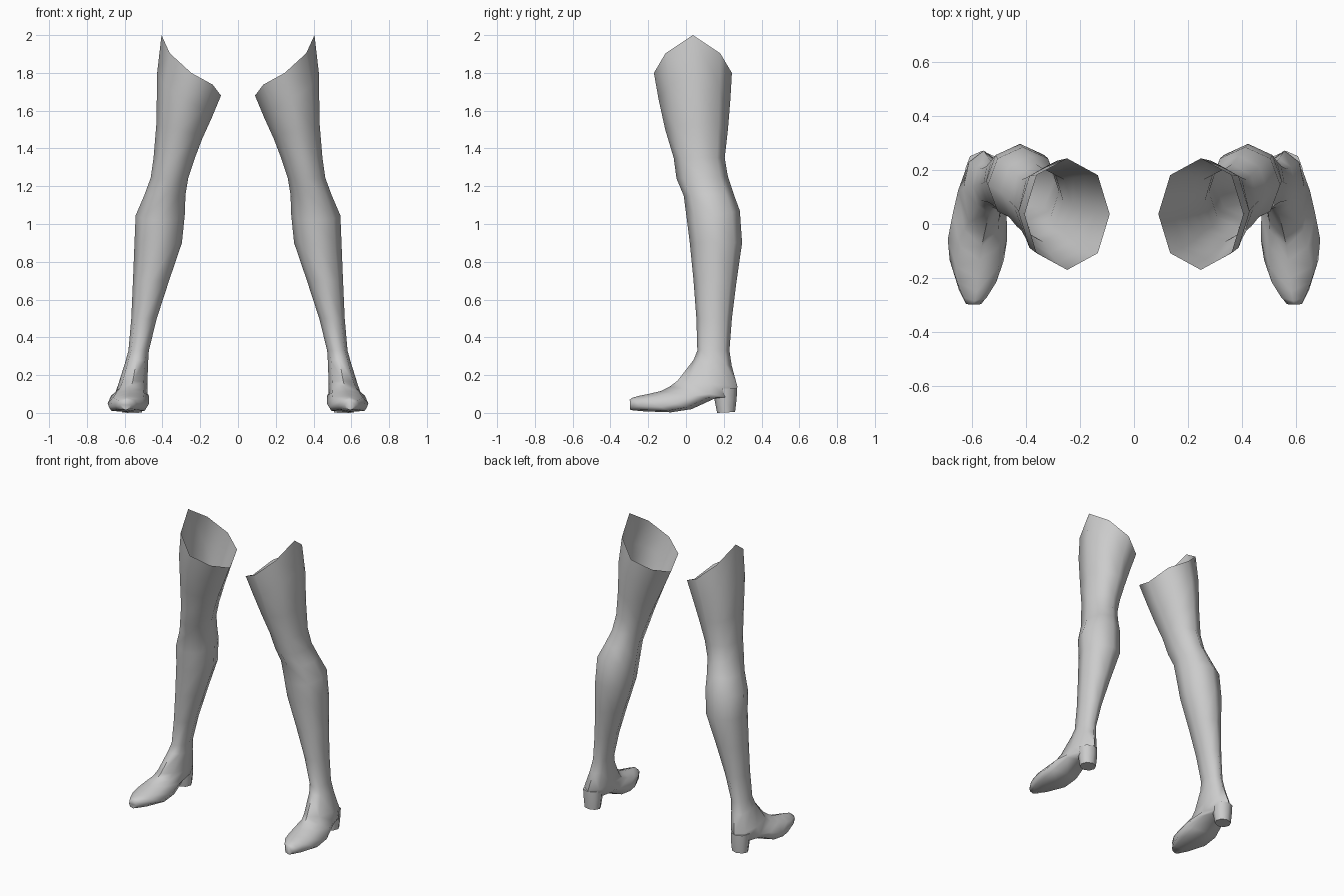
import bpy, bmesh, math

skin = bpy.data.materials.new("light grey")
skin.diffuse_color = (0.6, 0.6, 0.6, 1)


def ring(front, back, x_in, x_out, mid=0.5, low=0.72, dz_in=0.0, dz_out=0.0):
    """Eight-sided section from a front point to a back point, given as (y, z)."""
    cx, half = (x_in + x_out) / 2, (x_out - x_in) / 2
    # (fraction from front to back, sideways fraction)
    side = [(0, 0), (mid * 0.3, 0.72), (mid, 1), (1 - (1 - mid) * 0.3, low), (1, 0)]
    loop = side + [(f, -w) for f, w in side[3:0:-1]]
    pts = []
    for f, w in loop:
        y = front[0] + (back[0] - front[0]) * f
        z = front[1] + (back[1] - front[1]) * f
        z += w * w * (dz_out if w > 0 else dz_in)
        pts.append((cx + half * w, y, z))
    return pts


def loft(name, rings, cap_start, cap_end, angle):
    bm = bmesh.new()
    loops = [[bm.verts.new(p) for p in r] for r in rings]
    for a, b in zip(loops, loops[1:]):
        for i in range(len(a)):
            j = (i + 1) % len(a)
            bm.faces.new((a[i], b[i], b[j], a[j]))
    if cap_start:
        bm.faces.new(loops[0])
    if cap_end:
        bm.faces.new(loops[-1][::-1])
    bmesh.ops.recalc_face_normals(bm, faces=bm.faces)
    me = bpy.data.meshes.new(name)
    bm.to_mesh(me)
    bm.free()
    me.materials.append(skin)
    ob = bpy.data.objects.new(name, me)
    bpy.context.collection.objects.link(ob)
    bpy.ops.object.select_all(action='DESELECT')
    ob.select_set(True)
    bpy.context.view_layer.objects.active = ob
    bpy.ops.object.shade_smooth_by_angle(angle=math.radians(angle))
    # second leg
    ob.modifiers.new("Mirror", 'MIRROR').use_mirror_merge = False
    return ob


# Leg from the open slanted thigh down to the ankle
leg = [
    ring((-0.17, 1.80), (0.243, 1.80), 0.09, 0.405, dz_in=-0.12, dz_out=0.20),
    ring((-0.145, 1.66), (0.235, 1.66), 0.14, 0.428, dz_in=-0.10, dz_out=0.14),
    ring((-0.11, 1.50), (0.222, 1.50), 0.19, 0.432, dz_in=-0.05, dz_out=0.03),
    ring((-0.065, 1.35), (0.205, 1.35), 0.228, 0.447),
    ring((-0.05, 1.24), (0.222, 1.25), 0.263, 0.462),
    ring((-0.012, 1.15), (0.252, 1.16), 0.278, 0.495),
    ring((0.005, 1.02), (0.285, 1.07), 0.282, 0.542),
    ring((0.02, 0.90), (0.297, 0.90), 0.297, 0.548),
    ring((0.04, 0.70), (0.268, 0.70), 0.365, 0.556),
    ring((0.055, 0.50), (0.243, 0.50), 0.43, 0.565),
    ring((0.06, 0.33), (0.23, 0.33), 0.472, 0.58),
]
# Shoe: sections swing forward from the ankle to the toe
shoe = [
    ring((0.04, 0.28), (0.242, 0.25), 0.476, 0.598),
    ring((-0.045, 0.17), (0.272, 0.14), 0.480, 0.633, 0.55),
    ring((-0.085, 0.14), (0.262, 0.075), 0.478, 0.652, 0.6, 0.6),
    ring((-0.135, 0.115), (0.15, 0.075), 0.472, 0.672, 0.6, 0.75),
    ring((-0.20, 0.10), (0.03, 0.02), 0.47, 0.69, 0.62, 0.85),
    ring((-0.25, 0.09), (-0.08, 0.003), 0.482, 0.683, 0.68, 0.88),
    ring((-0.285, 0.08), (-0.22, 0.008), 0.53, 0.648, 0.6, 0.85),
    ring((-0.298, 0.07), (-0.295, 0.015), 0.565, 0.622, 0.5, 0.8),
]
loft("leg_and_shoe", leg + shoe, False, True, 70)

# Block heel
heel = [
    ring((0.14, 0.13), (0.271, 0.13), 0.500, 0.625),
    ring((0.15, 0.075), (0.268, 0.075), 0.500, 0.622),
    ring((0.165, 0.0), (0.26, 0.005), 0.508, 0.615),
]
loft("heel", heel, True, True, 60)
